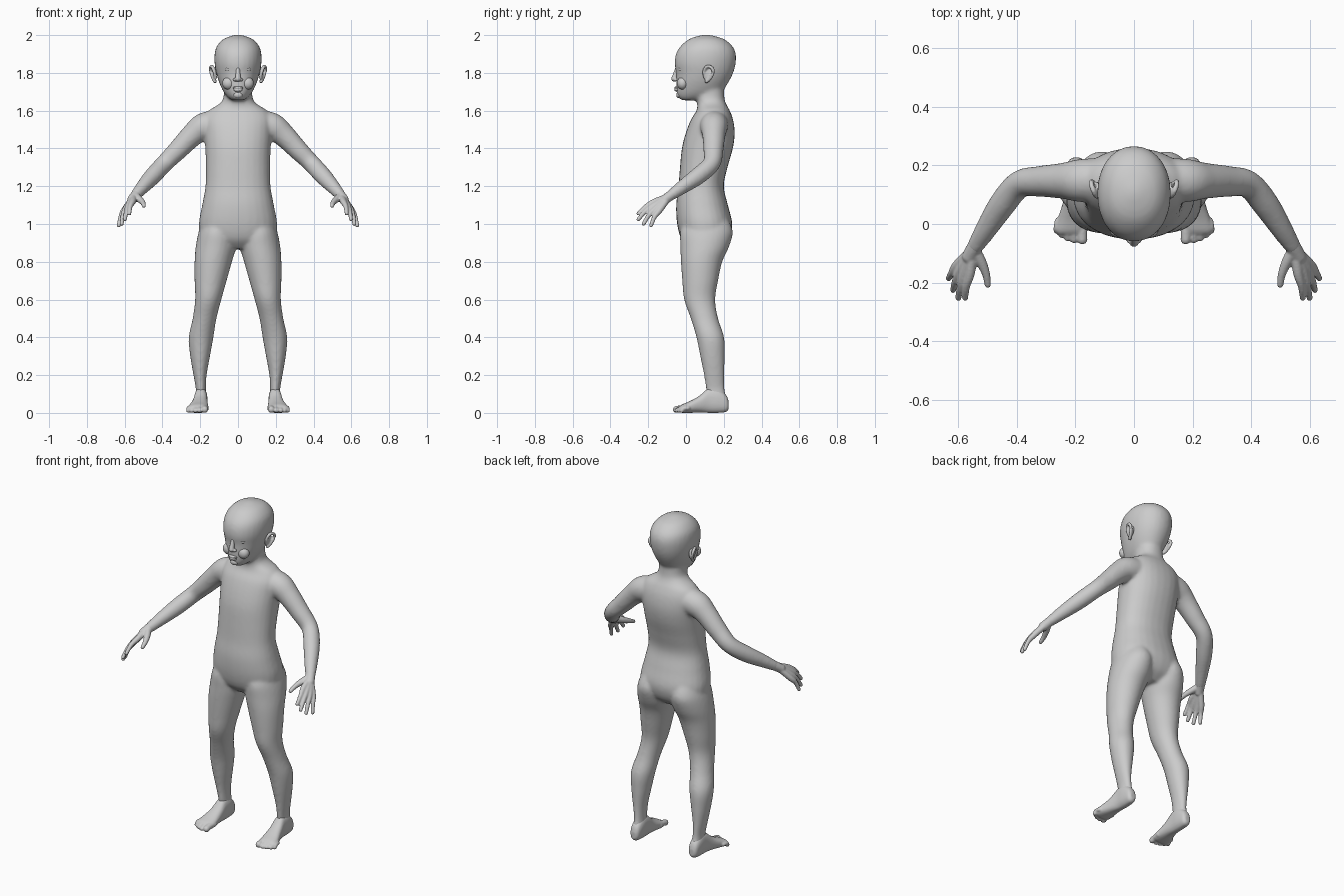
import bpy, bmesh
from math import sin, cos, pi
from mathutils import Vector, Matrix


def spline(rows, steps=5):
    # Catmull-Rom interpolation through rows of numbers
    out = []
    for i in range(len(rows) - 1):
        a, b, c, d = (rows[max(0, min(len(rows) - 1, i + k))] for k in (-1, 0, 1, 2))
        for s in range(steps):
            t = s / steps
            out.append([0.5 * (2*q + (r-p)*t + (2*p-5*q+4*r-w)*t*t + (3*q-p-3*r+w)*t**3)
                        for p, q, r, w in zip(a, b, c, d)])
    return out + [list(rows[-1])]


def skin(bm, rings):
    # bridge rings of points and cap both ends
    vs = [[bm.verts.new(p) for p in r] for r in rings]
    n = len(vs[0])
    for a, b in zip(vs, vs[1:]):
        for i in range(n):
            bm.faces.new((a[i], a[(i+1) % n], b[(i+1) % n], b[i]))
    bm.faces.new(vs[0][::-1])
    bm.faces.new(vs[-1])


def loft(bm, rows, axis='z', side=1, power=1.0, n=28):
    # rows: position along axis, then min/max of the two cross directions
    rings = []
    for h, a0, a1, b0, b1 in spline(rows):
        ring = []
        for k in range(n):
            c, s = cos(2*pi*k/n), sin(2*pi*k/n)
            c, s = (abs(v)**power * (1 if v > 0 else -1) for v in (c, s))
            a, b = (a0+a1)/2 + (a1-a0)/2*c, (b0+b1)/2 + (b1-b0)/2*s
            ring.append((side*a, b, h) if axis == 'z' else (side*a, h, b))
        rings.append(ring)
    skin(bm, rings)


def tube(bm, rows, side=1, n=14):
    # rows: x, y, z, radius; rounded ends
    pts = spline(rows)
    P = [Vector((side*p[0], p[1], p[2])) for p in pts]
    rings = []
    for i, p in enumerate(P):
        t = (P[min(i+1, len(P)-1)] - P[max(i-1, 0)]).normalized()
        u = t.cross(Vector((0.3, 0.2, 1))).normalized()
        v = t.cross(u)
        rings.append([p + pts[i][3]*(u*cos(2*pi*k/n) + v*sin(2*pi*k/n)) for k in range(n)])
    skin(bm, rings)
    for p, r in ((P[0], pts[0][3]), (P[-1], pts[-1][3])):
        ball(bm, p, (r, r, r))


def ball(bm, loc, size, rot=0):
    m = Matrix.Translation(loc) @ Matrix.Rotation(rot, 4, 'X') @ Matrix.Diagonal((*size, 1))
    bmesh.ops.create_uvsphere(bm, u_segments=20, v_segments=12, radius=1, matrix=m)


def finish(bm, name):
    bmesh.ops.recalc_face_normals(bm, faces=bm.faces)
    me = bpy.data.meshes.new(name)
    bm.to_mesh(me)
    bm.free()
    for f in me.polygons:
        f.use_smooth = True
    ob = bpy.data.objects.new(name, me)
    bpy.context.collection.objects.link(ob)
    return ob


def fuse(ob, voxel, smooth):
    # blend overlapping parts into one skin
    r = ob.modifiers.new("fuse", 'REMESH')
    r.mode, r.voxel_size, r.use_smooth_shade = 'VOXEL', voxel, True
    s = ob.modifiers.new("soften", 'SMOOTH')
    s.factor, s.iterations = 0.5, smooth


# torso and neck
body = bmesh.new()
loft(body, [(.87, -.10, .10, .02, .17), (.92, -.19, .19, -.025, .225), (1.0, -.207, .207, -.047, .245),
            (1.1, -.19, .19, -.052, .222), (1.2, -.172, .172, -.04, .2), (1.3, -.17, .17, -.032, .22),
            (1.4, -.173, .173, -.022, .248), (1.48, -.178, .178, -.002, .258),
            (1.55, -.18, .18, .025, .25), (1.6, -.155, .155, .055, .232),
            (1.635, -.1, .1, .06, .213), (1.67, -.077, .077, .05, .203),
            (1.75, -.075, .075, .04, .2)], power=.9)

for s in (1, -1):
    # leg
    loft(body, [(.08, .166, .226, .115, .213), (.13, .17, .224, .105, .205), (.2, .166, .236, .095, .203),
                (.3, .148, .253, .075, .205), (.4, .13, .261, .055, .202), (.5, .114, .24, .025, .17),
                (.6, .088, .227, -.01, .155), (.7, .06, .23, -.02, .17), (.8, .032, .23, -.027, .192),
                (.88, .01, .224, -.03, .228), (.96, .01, .208, -.03, .248),
                (1.03, .03, .18, 0, .22)], side=s)
    # shoulder and arm
    tube(body, [(.1, .15, 1.53, .075), (.18, .148, 1.515, .074), (.24, .147, 1.472, .062),
                (.32, .145, 1.39, .053), (.39, .135, 1.32, .047), (.45, .065, 1.255, .046),
                (.505, -.02, 1.195, .037), (.54, -.075, 1.155, .029)], s, 20)

# head
loft(body, [(1.655, -.03, .03, -.02, .06), (1.67, -.053, .053, -.042, .14), (1.70, -.077, .077, -.05, .19),
            (1.75, -.1, .1, -.052, .225), (1.8, -.115, .115, -.053, .25), (1.85, -.124, .124, -.06, .263),
            (1.9, -.124, .124, -.053, .264), (1.94, -.113, .113, -.03, .247), (1.975, -.083, .083, .01, .208),
            (1.993, -.045, .045, .055, .16), (2.002, -.008, .008, .1, .115)], power=.95)
fuse(finish(body, "body"), .009, 8)

# face: nose, cheeks, lips
face = bmesh.new()
tube(face, [(0, -.048, 1.82, .011), (0, -.057, 1.79, .013), (0, -.062, 1.769, .016)])
for s in (1, -1):
    ball(face, (s*.015, -.054, 1.764), (.012, .012, .009))
    ball(face, (s*.05, -.018, 1.745), (.034, .03, .034))
ball(face, (0, -.05, 1.722), (.03, .013, .007))
ball(face, (0, -.049, 1.708), (.025, .013, .007))
ball(face, (0, -.038, 1.683), (.025, .014, .017))
fuse(finish(face, "face"), .004, 2)

for s, label in ((1, "left"), (-1, "right")):
    # eye with lids
    eye = bmesh.new()
    ball(eye, (s*.05, -.026, 1.819), (.019, .017, .011))
    finish(eye, label + "_eye")
    # ear: rim around a thin bowl
    ear = bmesh.new()
    tube(ear, [(.118, .1, 1.775, .008), (.127, .095, 1.81, .009), (.138, .113, 1.834, .009),
               (.146, .138, 1.825, .009), (.142, .143, 1.8, .009), (.131, .125, 1.768, .009),
               (.122, .108, 1.755, .01)], s)
    ball(ear, (s*.122, .118, 1.795), (.01, .025, .036), -.3)
    fuse(finish(ear, label + "_ear"), .005, 2)

    # hand: palm strands and fingers
    hand = bmesh.new()
    tube(hand, [(.525, -.05, 1.172, .029), (.543, -.08, 1.152, .027), (.56, -.11, 1.13, .026)], s)
    for knuckle, tip in (((.558, -.165, 1.118), (.575, -.252, 1.055)),
                         ((.577, -.166, 1.1), (.598, -.252, 1.025)),
                         ((.592, -.157, 1.085), (.616, -.225, 1.0)),
                         ((.602, -.14, 1.073), (.631, -.185, .992))):
        k, t = Vector(knuckle), Vector(tip)
        mid = k.lerp(t, .5) + Vector((.004, -.004, .006))
        tube(hand, [(.55, -.09, 1.145, .018), (*k, .017), (*mid, .0125), (*t, .0105)], s)
    tube(hand, [(.542, -.09, 1.148, .02), (.52, -.13, 1.13, .018), (.504, -.17, 1.113, .014),
                (.498, -.207, 1.096, .011)], s)
    fuse(finish(hand, label + "_hand"), .0045, 4)

    # foot and toes
    foot = bmesh.new()
    loft(foot, [(.226, .182, .21, .02, .06), (.212, .168, .224, .005, .095), (.17, .162, .23, 0, .13),
                (.12, .162, .232, 0, .13), (.07, .16, .243, .002, .09), (.02, .157, .259, 0, .062),
                (-.02, .158, .268, 0, .045), (-.035, .17, .258, .008, .034)], 'y', s, .85)
    for x, y, r in ((.176, -.052, .018), (.204, -.053, .013), (.226, -.047, .0125),
                    (.246, -.036, .012), (.263, -.022, .012)):
        tube(foot, [(x - .004, .01, .025, r), (x, y*.5, .024, r*.95), (x, y, r, r)], s)
    fuse(finish(foot, label + "_foot"), .005, 4)
